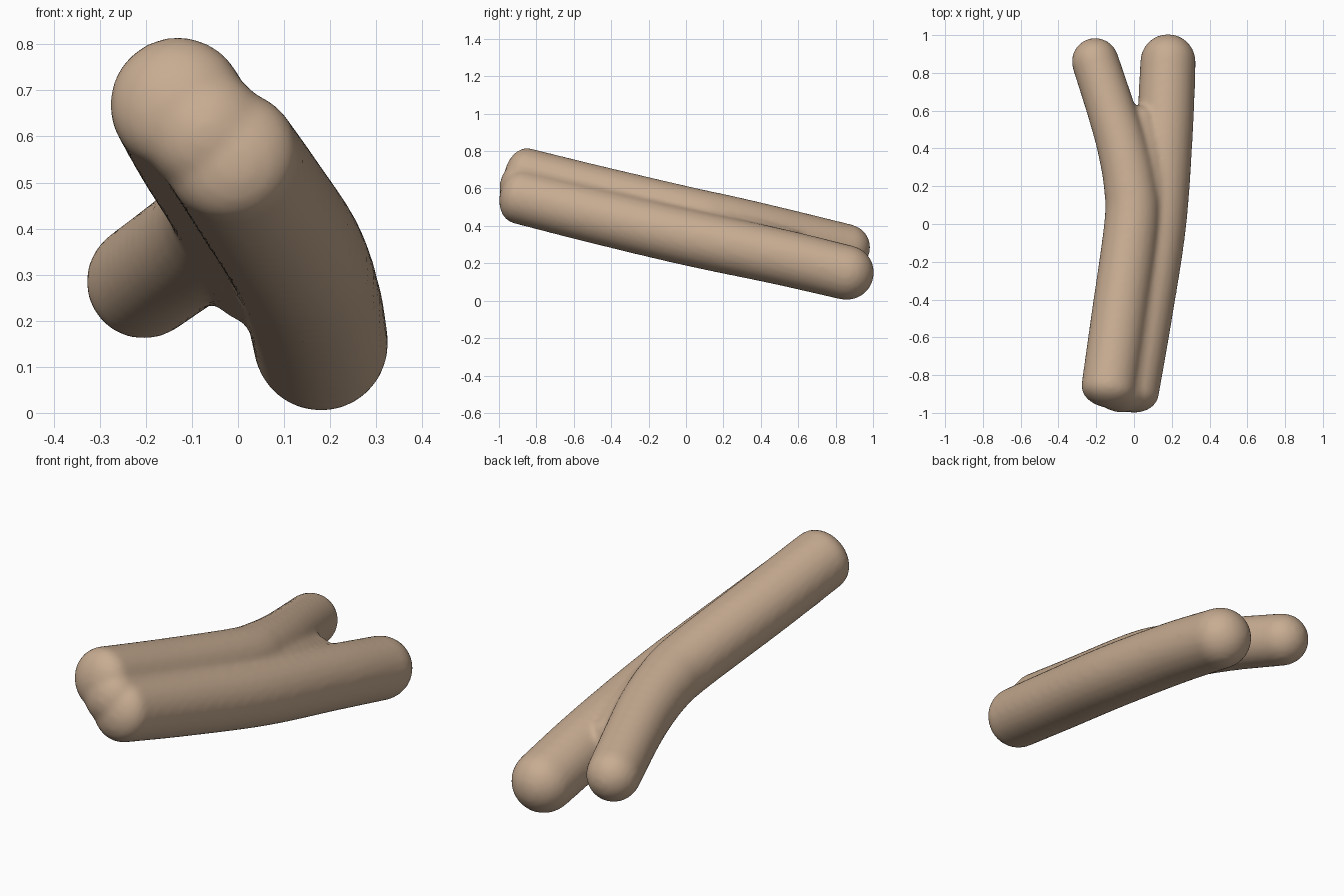
import bpy, bmesh, math
from mathutils import Vector

if "Cube" in bpy.data.objects:
    bpy.data.objects.remove(bpy.data.objects["Cube"])

SIDES = 24


def spline(pts, steps=8):
    """Catmull-Rom samples of (x, y, z, radius) points."""
    p = [Vector(q) for q in pts]
    p = [2 * p[0] - p[1]] + p + [2 * p[-1] - p[-2]]
    out = []
    for i in range(1, len(p) - 2):
        a, b, c, d = p[i - 1:i + 3]
        for k in range(steps):
            t = k / steps
            out.append(0.5 * (2 * b + (c - a) * t + (2 * a - 5 * b + 4 * c - d) * t * t
                              + (3 * b - a - 3 * c + d) * t ** 3))
    return out + [p[-2]]


def tube(bm, pts, front_cap, back_cap):
    """Sweep a round section along pts and add rounded caps of given length."""
    path = spline(pts)
    centres = [v.to_3d() for v in path]
    rings = []
    n = len(path)
    for i, v in enumerate(path):
        axis = (centres[min(i + 1, n - 1)] - centres[max(i - 1, 0)]).normalized()
        rings.append((centres[i], axis, v[3]))

    def cap(ring, length):
        c, axis, r = ring
        return [(c + axis * length * math.sin(a), axis, r * math.cos(a))
                for a in (math.radians(k * 12) for k in range(1, 8))]

    rings = cap(rings[0], -front_cap)[::-1] + rings + cap(rings[-1], back_cap)
    loops = []
    for c, axis, r in rings:
        u = axis.cross(Vector((0, 0, 1))).normalized()
        w = u.cross(axis)
        loops.append([bm.verts.new(c + r * (u * math.cos(t) + w * math.sin(t)))
                      for t in (2 * math.pi * k / SIDES for k in range(SIDES))])
    for a, b in zip(loops, loops[1:]):
        for k in range(SIDES):
            j = (k + 1) % SIDES
            bm.faces.new((a[k], a[j], b[j], b[k]))
    bm.faces.new(loops[0][::-1])
    bm.faces.new(loops[-1])


bm = bmesh.new()
# thick lower limb
tube(bm, [(-0.015, -0.89, 0.557, 0.147), (0.05, -0.5, 0.46, 0.15), (0.125, 0.0, 0.342, 0.152),
          (0.163, 0.5, 0.235, 0.15), (0.18, 0.86, 0.15, 0.147)], 0.105, 0.145)
# upper limb that bends away
tube(bm, [(-0.133, -0.87, 0.672, 0.147), (-0.08, -0.5, 0.58, 0.148), (-0.012, 0.0, 0.465, 0.146),
          (-0.02, 0.2, 0.428, 0.14), (-0.06, 0.4, 0.388, 0.134), (-0.12, 0.6, 0.346, 0.128),
          (-0.205, 0.86, 0.285, 0.125)], 0.10, 0.125)
# filler that joins the limbs up to the fork
tube(bm, [(-0.074, -0.89, 0.614, 0.135), (0.055, 0.0, 0.4, 0.13), (0.05, 0.3, 0.34, 0.125),
          (0.03, 0.55, 0.29, 0.095)], 0.105, 0.08)
bmesh.ops.recalc_face_normals(bm, faces=bm.faces)

mesh = bpy.data.meshes.new("forked_branch")
bm.to_mesh(mesh)
bm.free()
branch = bpy.data.objects.new("forked_branch", mesh)
bpy.context.collection.objects.link(branch)

# tan surface
tan = bpy.data.materials.new("tan")
tan.diffuse_color = (0.57, 0.41, 0.285, 1)
tan.use_nodes = True
tan.node_tree.nodes["Principled BSDF"].inputs["Base Color"].default_value = tan.diffuse_color
mesh.materials.append(tan)

# fuse the limbs and soften the crease
fuse = branch.modifiers.new("fuse", 'REMESH')
fuse.mode = 'VOXEL'
fuse.voxel_size = 0.014
fuse.use_smooth_shade = True
soften = branch.modifiers.new("soften", 'SMOOTH')
soften.factor = 0.5
soften.iterations = 8
